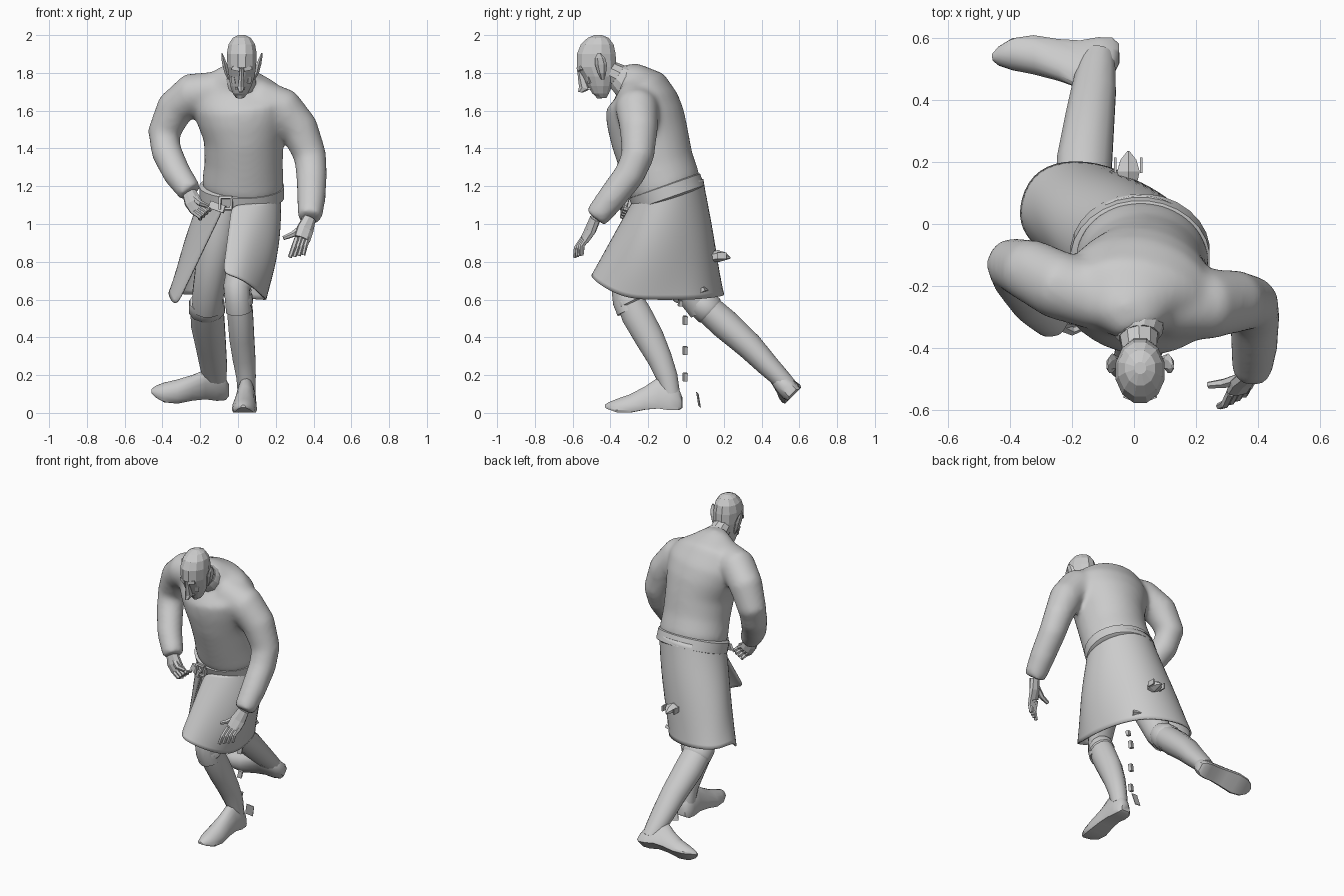
import bpy, bmesh, math
from mathutils import Vector as V, Matrix

def add_loft(bm, st, n=12, ref=(1, 0, 0), axis=None):
    """Skin elliptical rings; each station is (x, y, z, r) or (x, y, z, r_side, r_depth)."""
    rings, pts = [], [V(s[:3]) for s in st]
    for i, s in enumerate(st):
        a, b = pts[max(i - 1, 0)], pts[min(i + 1, len(st) - 1)]
        t = V(axis).normalized() if axis else (b - a).normalized()
        side = (V(ref) - t * V(ref).dot(t)).normalized()
        dep = t.cross(side)
        ring = []
        for k in range(n):
            an = 2 * math.pi * (k + .5) / n
            ring.append(bm.verts.new(pts[i] + side * s[3] * math.cos(an) + dep * s[-1] * math.sin(an)))
        rings.append(ring)
    skin(bm, rings)

def skin(bm, rings):
    n = len(rings[0])
    for r, q in zip(rings, rings[1:]):
        for k in range(n):
            bm.faces.new((r[k], r[(k + 1) % n], q[(k + 1) % n], q[k]))
    bm.faces.new(rings[0][::-1])
    bm.faces.new(rings[-1])

def finish(name, bm, angle=35):
    bmesh.ops.recalc_face_normals(bm, faces=bm.faces)
    me = bpy.data.meshes.new(name)
    bm.to_mesh(me)
    bm.free()
    ob = bpy.data.objects.new(name, me)
    bpy.context.collection.objects.link(ob)
    if angle:
        bpy.ops.object.select_all(action='DESELECT')
        ob.select_set(True)
        bpy.context.view_layer.objects.active = ob
        bpy.ops.object.shade_smooth_by_angle(angle=math.radians(angle))
    return ob

def loft(name, st, n=12, ref=(1, 0, 0), axis=None, angle=35):
    bm = bmesh.new()
    add_loft(bm, st, n, ref, axis)
    return finish(name, bm, angle)

def box(name, loc, size, rot=(0, 0, 0)):
    bm = bmesh.new()
    bmesh.ops.create_cube(bm, size=1)
    bmesh.ops.scale(bm, vec=size, verts=bm.verts)
    ob = finish(name, bm, 0)
    ob.location, ob.rotation_euler = loc, rot
    return ob

# Sweater: torso and two sleeves fused into one smooth skin
bm = bmesh.new()
add_loft(bm, [(.02, -.09, 1.14, .19, .17), (.025, -.115, 1.205, .218, .197), (.03, -.155, 1.32, .208, .197),
              (.03, -.19, 1.45, .212, .207), (.02, -.215, 1.56, .242, .208), (.01, -.235, 1.645, .258, .195),
              (0, -.255, 1.72, .225, .155), (.005, -.305, 1.77, .13, .095), (.02, -.35, 1.79, .07, .06)],
         28, ref=(1, -.12, -.12))
add_loft(bm, [(-.1, -.25, 1.71, .1), (-.24, -.2, 1.69, .112), (-.335, -.15, 1.61, .103),
              (-.393, -.13, 1.48, .088), (-.38, -.17, 1.385, .083), (-.322, -.255, 1.265, .077),
              (-.25, -.32, 1.165, .066)], 18, ref=(.3, 1, .2))
add_loft(bm, [(.09, -.265, 1.67, .105), (.235, -.26, 1.61, .115), (.325, -.25, 1.505, .103),
              (.382, -.255, 1.36, .088), (.39, -.3, 1.26, .083), (.388, -.4, 1.13, .077),
              (.38, -.48, 1.03, .066)], 18, ref=(.3, 1, .2))
sweater = finish("sweater", bm, 0)
m = sweater.modifiers.new("fuse", 'REMESH')
m.mode, m.voxel_size, m.use_smooth_shade = 'VOXEL', .014, True
m = sweater.modifiers.new("relax", 'SMOOTH')
m.factor, m.iterations = .5, 22

# Skirt of the coat: split at the front, swept from the waist ring to an uneven hem
hem = [(-.335, -.05, .55), (-.375, .02, .65), (-.345, .14, .63), (-.26, .2, .63), (-.12, .2, .62),
       (.02, .14, .61), (.1, .04, .6), (.135, -.09, .6), (.15, -.21, .6), (.135, -.32, .61),
       (.09, -.43, .66), (0, -.505, .72), (-.08, -.49, .735)]
bm = bmesh.new()
rows, cols = 7, []
for i, h in enumerate(hem):
    a = .42 + (2 * math.pi - .17) * i / (len(hem) - 1)
    out = V((-math.sin(a), -math.cos(a), 0))
    y = .195 * out.y
    top = V((.02 + .212 * out.x, -.1 + y, 1.17 + .36 * y))
    bulge = .03 if 1 < i < 10 else 0
    cols.append([bm.verts.new(top.lerp(V(h), r / (rows - 1)) + out * bulge * math.sin(math.pi * r / (rows - 1)))
                 for r in range(rows)])
for c, d in zip(cols, cols[1:]):
    for r in range(rows - 1):
        bm.faces.new((c[r], d[r], d[r + 1], c[r + 1]))
skirt = finish("coat_skirt", bm, 60)
m = skirt.modifiers.new("round", 'SUBSURF')
m.levels = m.render_levels = 2
m = skirt.modifiers.new("cloth", 'SOLIDIFY')
m.thickness, m.offset = .01, 0

# Belt and buckle
loft("belt", [(.02, -.088, 1.13, .205, .183), (.02, -.09, 1.14, .226, .2), (.02, -.113, 1.2, .226, .2),
              (.02, -.115, 1.21, .205, .183)], 28, axis=(0, -.35, 1))
for dx, dz, w, h in ((-.03, 0, .012, .07), (.03, 0, .012, .07), (0, .03, .07, .012), (0, -.03, .07, .012)):
    box("buckle_bar", (-.065 + dx, -.295, 1.11 + dz), (w, .022, h), (-.2, 0, -.2))
box("belt_tail", (-.11, -.285, 1.09), (.09, .015, .04), (-.2, .3, -.45))

# Breeches
loft("right_thigh", [(-.07, -.1, 1.1, .09), (-.1, -.08, .95, .095), (-.135, -.03, .78, .092),
                     (-.16, .04, .62, .085), (-.165, .09, .55, .08)])
loft("left_thigh", [(.1, -.1, 1.1, .1), (.08, -.16, .93, .105), (.03, -.26, .77, .09),
                    (-.008, -.33, .66, .072), (0, -.32, .59, .07), (.005, -.3, .54, .07)])

# Boots: shaft with a knee cuff, plus a flat-soled foot
def boot(side, shaft, origin, forward, up):
    loft(side + "_boot_shaft", shaft, 12)
    a, b = V(shaft[0][:3]), V(shaft[1][:3])
    loft(side + "_knee_cuff", [(*a.lerp(b, t), shaft[0][3] + g, shaft[0][4] + g)
                               for t, g in ((-.35, 0), (-.2, .006), (.2, .008), (.3, 0))], 12)
    f, u = V(forward).normalized(), V(up).normalized()
    M = Matrix((f, u.cross(f), u)).transposed().to_4x4()
    M.translation = V(origin)
    bm, rings, n = bmesh.new(), [], 12
    arc = [-math.pi * .15] + [math.pi * k / (n - 3) for k in range(n - 2)] + [math.pi * 1.15]
    # station: distance along the foot, half width, height, sole lift
    for x, w, h, lift in ((-.065, .028, .07, .012), (-.045, .047, .12, 0), (.0, .053, .17, 0),
                          (.06, .052, .178, .01), (.13, .058, .13, .005), (.21, .067, .088, -.01),
                          (.28, .058, .064, -.008), (.325, .036, .046, .008), (.345, .012, .032, .018)):
        rings.append([bm.verts.new((x, w * math.cos(q), lift + (h - lift) *
                      (max(math.sin(q), 0) * .85 + .15 * (math.sin(q) >= -.01)))) for q in arc])
    skin(bm, rings)
    bm.transform(M)
    finish(side + "_boot_foot", bm)

boot("left", [(.005, -.3, .6, .068, .074), (.012, -.262, .52, .07, .084), (.02, -.195, .4, .068, .08),
              (.032, -.14, .29, .062, .068), (.043, -.1, .19, .053, .058), (.045, -.08, .1, .048, .05)],
     (.045, -.085, .014), (-.05, -1, -.01), (0, 0, 1))
boot("right", [(-.165, .105, .56, .09, .078), (-.16, .2, .475, .092, .083), (-.143, .335, .355, .082, .074),
               (-.13, .43, .255, .074, .062), (-.122, .5, .185, .064, .053), (-.115, .54, .14, .054, .05)],
     (-.113, .57, .097), (-1, -.045, .005), (0, -.7, .7))

# Hands: faceted palm, fingers and thumb
def hand(side, wrist, palm, knuckle, across, fingers, thumb):
    w, p, k, c = map(V, (wrist, palm, knuckle, across))
    loft(side + "_palm", [(*w, .036, .028), (*p, .048, .027), (*k, .046, .021)], 8, ref=across, angle=0)
    for i in range(4):
        o = c * (i - 1.5) * .024
        loft(side + "_finger", [(*(k + o - (k - p) * .2), .015)] +
             [(*(V(f) + o * (1 + .15 * j)), .014 - .003 * j) for j, f in enumerate(fingers)], 6, ref=across, angle=0)
    loft(side + "_thumb", [(*w.lerp(p, .5), .022)] + [(*t, .016 - .005 * j) for j, t in enumerate(thumb)],
         6, ref=(0, 1, .3), angle=0)

hand("left", (.378, -.48, 1.03), (.355, -.505, .97), (.34, -.535, .92), (.85, .45, .15),
     [(.325, -.565, .88), (.31, -.57, .83)], [(.29, -.515, .945), (.24, -.52, .925)])
hand("right", (-.265, -.315, 1.18), (-.24, -.325, 1.12), (-.215, -.325, 1.08), (.6, .2, .55),
     [(-.18, -.33, 1.06), (-.175, -.29, 1.05)], [(-.2, -.345, 1.11), (-.16, -.33, 1.095)])

# Head: faceted skull with neck and collar
loft("head", [(.01, -.442, 1.668, .022, .022), (.012, -.452, 1.69, .04, .045), (.015, -.455, 1.73, .058, .066),
              (.02, -.46, 1.78, .07, .088), (.02, -.473, 1.83, .078, .108), (.02, -.475, 1.9, .082, .106),
              (.02, -.47, 1.95, .073, .09), (.02, -.465, 1.985, .05, .058), (.02, -.465, 2, .02, .02)],
     12, axis=(0, 0, 1), angle=0)
loft("neck", [(.01, -.3, 1.74, .078), (.015, -.36, 1.785, .064), (.02, -.43, 1.82, .056)], 10, angle=20)
loft("collar", [(.012, -.31, 1.745, .09), (.015, -.347, 1.775, .079), (.017, -.365, 1.788, .066)], 12, angle=20)
loft("nose", [(.02, -.565, 1.825, .01, .012), (.018, -.548, 1.765, .015, .024), (.015, -.535, 1.72, .02, .032),
              (.015, -.56, 1.698, .01, .012)], 6, axis=(0, .2, 1), angle=0)
loft("chin", [(.01, -.45, 1.7, .034, .04), (.01, -.46, 1.675, .025, .025), (.01, -.46, 1.664, .012, .012)], 8, angle=0)
box("lips", (.013, -.508, 1.718), (.05, .025, .012), (.3, 0, 0))
for s in (-1, 1):
    box("brow", (.02 + s * .028, -.558, 1.822), (.045, .025, .02), (0, -s * .2, s * .4))
    box("cheekbone", (.018 + s * .038, -.51, 1.765), (.022, .025, .035), (.3, 0, s * .6))
    loft("ear", [(.018 + s * .066, -.44, 1.765, .008, .01), (.02 + s * .08, -.445, 1.8, .013, .022),
                 (.02 + s * .09, -.45, 1.845, .015, .032), (.02 + s * .1, -.455, 1.88, .01, .026),
                 (.02 + s * .106, -.46, 1.905, .003, .008)], 6, axis=(0, 0, 1), angle=0)

# Small loose charms behind the coat and between the legs
loft("pointed_charm", [(-.018, .125, .825, .03, .025), (-.018, .17, .83, .042, .032), (-.018, .205, .828, .03, .022),
                       (-.018, .235, .82, .004)], 6, angle=0)
for s in (-1, 1):
    box("charm_ear", (-.018 + s * .042, .19, .832), (.008, .05, .035))
box("coat_charm", (.05, .095, .65), (.06, .03, .02), (.5, 0, -.4))
for z in (.58, .49, .33, .19):
    box("hanging_link", (.02, -.005 if z < .55 else -.03, z), (.026, .02, .045 if z < .55 else .03), (0, .2, .3))
box("hanging_plate", (.04, .066, .07), (.05, .004, .075), (.2, .2, .2))
